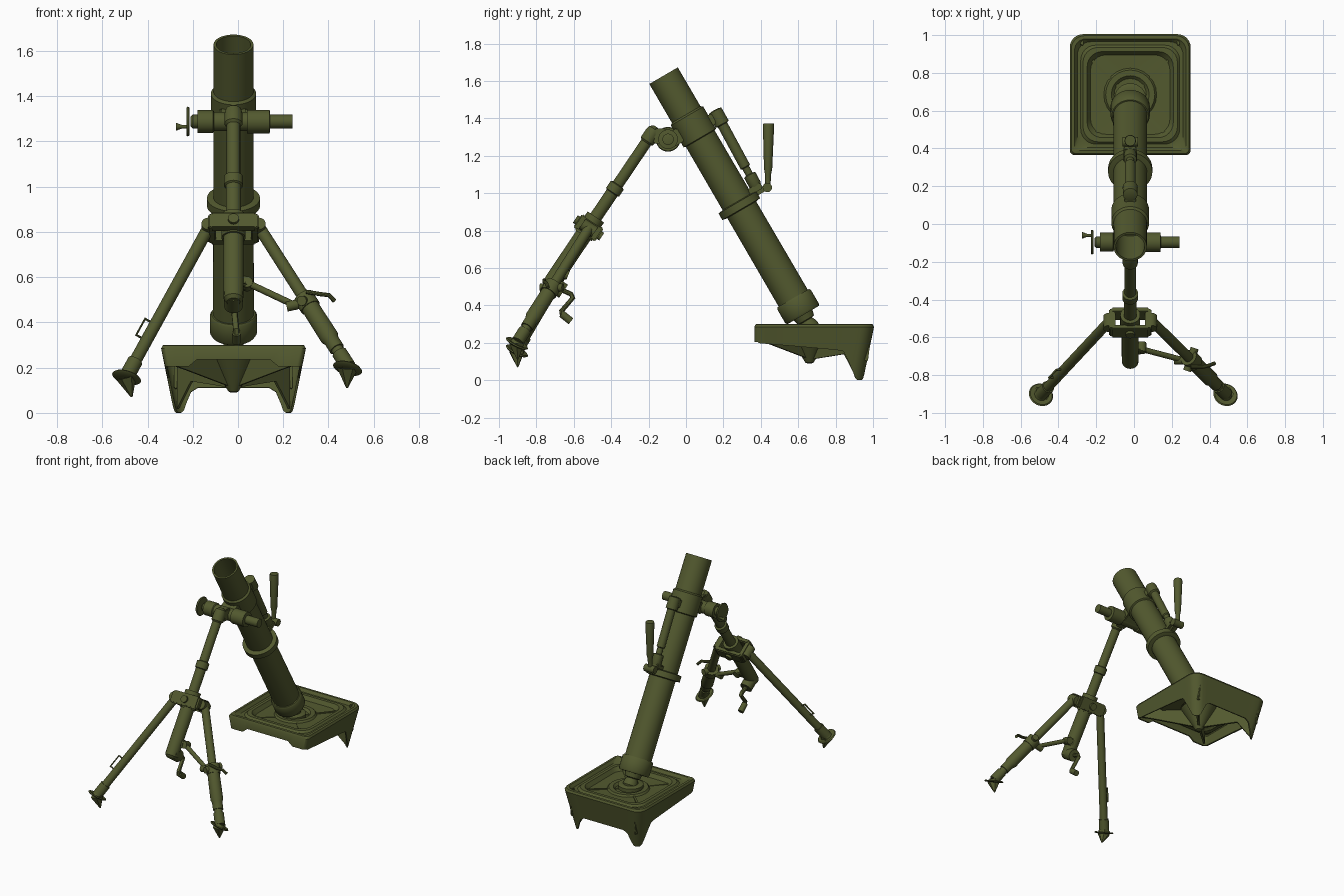
import bpy, bmesh, math
from mathutils import Vector, Matrix

if "Cube" in bpy.data.objects:
    bpy.data.objects.remove(bpy.data.objects["Cube"])

CX = -0.02
olive = bpy.data.materials.new("olive_paint")
olive.diffuse_color = (0.085, 0.1, 0.028, 1)
olive.use_nodes = True
olive.node_tree.nodes["Principled BSDF"].inputs["Base Color"].default_value = olive.diffuse_color


def add(name, bm, mat=None):
    if mat:
        bmesh.ops.transform(bm, matrix=mat, verts=bm.verts)
    bmesh.ops.recalc_face_normals(bm, faces=bm.faces)
    me = bpy.data.meshes.new(name)
    bm.to_mesh(me)
    bm.free()
    ob = bpy.data.objects.new(name, me)
    me.materials.append(olive)
    bpy.context.collection.objects.link(ob)
    return ob


def frame(p, d):
    z = Vector(d).normalized()
    x = Vector((1, 0, 0)) if abs(z.x) < 0.9 else Vector((0, 1, 0))
    y = z.cross(x).normalized()
    x = y.cross(z)
    return Matrix.Translation(p) @ Matrix((x, y, z)).transposed().to_4x4()


def lathe(name, p, d, prof, seg=36):
    """Revolve (radius, distance) pairs around the axis p + d."""
    bm = bmesh.new()
    rings = []
    for r, s in prof:
        rings.append([bm.verts.new((r * math.cos(a), r * math.sin(a), s))
                      for a in (2 * math.pi * i / seg for i in range(seg))])
    for a, b in zip(rings, rings[1:]):
        for i in range(seg):
            j = (i + 1) % seg
            bm.faces.new((a[i], a[j], b[j], b[i]))
    bm.faces.new(rings[0])
    bm.faces.new(rings[-1])
    return add(name, bm, frame(p, d))


def rod(name, a, b, r0, r1=None, seg=24):
    a, b = Vector(a), Vector(b)
    L = (b - a).length
    return lathe(name, a, b - a, [(r0, 0), (r1 or r0, L)], seg)


def box(name, p, dims, d=(0, 0, 1), bev=0.006):
    bm = bmesh.new()
    bmesh.ops.create_cube(bm, size=1)
    bmesh.ops.scale(bm, vec=dims, verts=bm.verts)
    bmesh.ops.bevel(bm, geom=bm.edges[:], offset=bev, segments=2, affect='EDGES')
    return add(name, bm, frame(p, d))


def wire(name, pts, r, cyclic=False):
    cu = bpy.data.curves.new(name, 'CURVE')
    cu.dimensions = '3D'
    cu.bevel_depth, cu.bevel_resolution, cu.use_fill_caps = r, 3, True
    sp = cu.splines.new('POLY')
    sp.points.add(len(pts) - 1)
    for q, p in zip(sp.points, pts):
        q.co = (*p, 1)
    sp.use_cyclic_u = cyclic
    cu.materials.append(olive)
    ob = bpy.data.objects.new(name, cu)
    bpy.context.collection.objects.link(ob)


# Barrel, hollow from the muzzle, with breech collar
B, M = Vector((CX, .626, .348)), Vector((CX, -.12, 1.628))
bd = (M - B).normalized()
L = (M - B).length
lathe("barrel", B, bd, [(.05, 0), (.097, 0), (.104, .012), (.104, .095), (.097, .105), (.09, .105),
                        (.088, L), (.076, L), (.076, .2)], 48)
lathe("barrel_clamp", B, bd, [(.088, L - .39), (.1, L - .385), (.1, L - .25), (.088, L - .24)], 48)
lathe("barrel_band", B, bd, [(.09, L - .83), (.117, L - .825), (.117, L - .785), (.09, L - .78)], 48)
lathe("breech_neck", B, -bd, [(.06, -.01), (.05, .03), (.035, .035), (.045, .055), (.05, .08), (.03, .115)])

# Recoil buffer behind the barrel and carrying handle
top, bot = Vector((CX, .155, 1.44)), Vector((CX, .385, 1.015))
lathe("buffer", top, bot - top, [(.02, -.005), (.038, 0), (.04, .08), (.028, .085), (.028, .34),
                                 (.02, .345), (.02, .385), (.034, .39), (.034, .45), (.02, .48)])
box("buffer_top_bracket", (CX, .125, 1.385), (.06, .12, .06), bd)
box("buffer_low_bracket", (CX, .33, 1.0), (.07, .17, .035), bd)
rod("handle_pivot", (CX - .04, .435, 1.03), (CX + .04, .435, 1.03), .025)
box("handle_arm", (CX, .41, 1.02), (.035, .09, .03), bd)
lathe("carrying_handle", (CX, .438, 1.04), (0, 0.01, 1),
      [(.014, 0), (.016, .06), (.022, .09), (.03, .32), (.028, .332)])

# Traverse mechanism across the barrel
lathe("traverse_housing", (-.21, -.096, 1.288), (1, 0, 0),
      [(.02, 0), (.03, .01), (.03, .03), (.05, .03), (.05, .1), (.042, .105), (.042, .25), (.052, .25),
       (.052, .35), (.03, .352), (.03, .45), (.02, .452)])
lathe("traverse_wheel", (-.228, -.096, 1.288), (1, 0, 0), [(.04, 0), (.062, 0), (.066, .006), (.062, .013), (.04, .013)])
lathe("wheel_knob", (-.228, -.06, 1.265), (-1, 0, 0), [(.008, 0), (.008, .02), (.018, .047)], 16)
box("barrel_yoke", (CX, -.035, 1.31), (.12, .11, .08), bd)

# Elevating column, along p0 -> p1
P0 = Vector((CX, -.18, 1.32))
cd = Vector((0, -.56, -.83)).normalized()
cn = Vector((0, .83, -.56)).normalized()
lathe("elevating_column", P0, cd,
      [(.015, -.04), (.034, -.025), (.04, 0), (.04, .05), (.03, .06), (.03, .33), (.042, .335), (.042, .38),
       (.034, .385), (.034, .54), (.045, .55), (.045, .93), (.043, .985), (.03, 1.0), (.02, 1.0)])
box("column_head", P0 + Vector((0, .04, -.015)), (.07, .07, .08))
rod("column_gearbox", (CX, -.735, .53), (CX, -.655, .475), .042)
wire("elevating_crank", [(CX, -.68, .49), (CX, -.615, .46), (CX + .005, -.605, .44),
                         (CX + .012, -.665, .37), (CX + .014, -.66, .345)], .014)
rod("crank_grip", (CX + .014, -.665, .355), (CX + .014, -.615, .315), .02)

# Yoke that joins the legs to the column
yc = P0 + cd * .61
for k in (-1, 1):
    box("yoke_plate", yc + cn * k * .055, (.2, .03, .085), cd)
    box("yoke_cheek", yc + Vector((k * .095, 0, 0)), (.035, .13, .075), cd)
    rod("yoke_bolt", yc + cn * .05 * k, yc + cn * .085 * k, .024)
    rod("leg_hinge", yc + Vector((k * .11, 0, .0)) - cn * .04, yc + Vector((k * .11, 0, .0)) + cn * .04, .032)
rod("yoke_collar", yc - cd * .07, yc + cd * .05, .053)

# Legs with dished feet and pointed spikes
legs = {"left": (Vector((-.135, -.52, .81)), Vector((-.49, -.9, .165))),
        "right": (Vector((.1, -.52, .81)), Vector((.487, -.9, .205)))}
for side, (a, b) in legs.items():
    rod(side + "_leg", a, b, .027)
    n = Vector((.3 if side == "left" else .27, .5, 1)).normalized()
    lathe(side + "_foot", b - n * .022, n,
          [(.02, .004), (.058, .006), (.066, .012), (.06, .018), (.035, .014), (.03, .03)])
    rod(side + "_foot_socket", b, b + (a - b) * .1, .034)
    rod(side + "_spike", b - n * .01, b + Vector((.02 if side == "left" else -.005, .0, -.095)), .046, .004, 6)
a, b = legs["right"]
at = lambda t: a + (b - a) * t
lathe("leg_sleeve", at(.54), b - a, [(.03, 0), (.04, .01), (.042, .2), (.034, .22), (.034, .27)])
rod("leg_clamp", at(.49), at(.57), .046)
wire("clamp_lever", [at(.52) + Vector((0, -.04, .04)), at(.52) + Vector((.06, -.04, .03)),
                     at(.52) + Vector((.1, -.03, .025)), at(.52) + Vector((.125, -.02, 0))], .01)
rod("clamp_bolt", at(.52) + Vector((-.02, -.06, 0)), at(.52) + Vector((.02, .06, .0)), .022)
rod("brace_rod", (.03, -.66, .58), at(.53) + Vector((-.04, 0, -.02)), .015)
rod("brace_end", at(.53) + Vector((-.09, 0, -.02)), at(.53), .022)
rod("brace_knuckle", (.04, -.68, .58), (.04, -.63, .56), .025)
box("brace_lug", (.015, -.66, .575), (.05, .05, .05), cd)
# Small wire loop on the left leg
a, b = legs["left"]
out = Vector((-.045, -.005, .025))
wire("leg_loop", [a.lerp(b, .65), a.lerp(b, .65) + out, a.lerp(b, .76) + out, a.lerp(b, .76)], .006)

# Baseplate: concentric rounded-square rings from skirt edge to centre
CY, H = .685, .32


def outline(h, rb, rf):
    pts, m = [], 14
    corners = [(1, 1, rb, 0), (-1, 1, rb, 90), (-1, -1, rf, 180), (1, -1, rf, 270)]
    arcs = []
    for sx, sy, r, a0 in corners:
        c = Vector((CX + sx * (h - r), CY + sy * (h - r)))
        arcs.append([c + r * Vector((math.cos(math.radians(a0 + t * 15)), math.sin(math.radians(a0 + t * 15))))
                     for t in range(7)])
    for i, arc in enumerate(arcs):
        nxt = arcs[(i + 1) % 4][0]
        pts += arc + [arc[-1].lerp(nxt, t / m) for t in range(1, m)]
    return pts


def skirt(p):
    x, y = abs(p.x - CX), p.y - CY
    base = .2 - .055 * max(0, (y + H) / (2 * H))
    if y > H - .03:
        base = .11
    if y < -H + .02:
        base = .235 if x < .2 else .205
    d = math.hypot(x - H, y - H)
    z = max(.0, min(base, .0 + 1.5 * max(0, d - .045)))
    f = (.3 - z) / .3
    return CX + (p.x - CX) * (1 - .18 * f), CY + (p.y - CY) * (1 - .18 * f if y > 0 else 1), z


bm = bmesh.new()
rings = [[bm.verts.new(skirt(p)) for p in outline(H, .07, .025)]]
for h, rb, rf, z in [(H, .07, .025, .285), (H - .008, .07, .025, .299), (.295, .06, .03, .3), (.28, .07, .06, .28),
                     (.262, .08, .08, .28), (.25, .08, .08, .292), (.228, .08, .08, .292), (.21, .08, .08, .265), (.14, .139, .139, .262),
                     (.13, .129, .129, .275), (.1, .099, .099, .275), (.085, .084, .084, .26)]:
    rings.append([bm.verts.new((p.x, p.y, z)) for p in outline(h, rb, rf)])
for a, b in zip(rings, rings[1:]):
    for i in range(len(a)):
        j = (i + 1) % len(a)
        bm.faces.new((a[i], a[j], b[j], b[i]))
bm.faces.new(rings[-1])
plate = add("baseplate", bm)
sol = plate.modifiers.new("thickness", 'SOLIDIFY')
sol.thickness, sol.offset = .01, -1

# Underside: centre cone and diagonal webs
lathe("base_cone", (CX, .66, .09), (0, 0, 1), [(.012, 0), (.022, .004), (.12, .165)])
for sx in (-1, 1):
    for sy, zc, e in ((1, .02, .245), (-1, .215, .28)):
        w = Vector((sx, sy, 0)).normalized()
        bm = bmesh.new()
        f = bm.faces.new([bm.verts.new(Vector((CX, CY - .02, 0)) + w * (1.414 * t) + Vector((0, 0, z)))
                          for t, z in ((0, .26), (e, .275), (e, zc), (e * .75, .14 if sy > 0 else .19), (0, .11))])
        web = add("diagonal_web", bm)
        s = web.modifiers.new("thickness", 'SOLIDIFY')
        s.thickness, s.offset = .014, 0
    # Rear upright fins on the back wall
    box("rear_fin", (CX + sx * .255, CY + .275, .2), (.014, .05, .19), (0, .13, 1), .003)
lathe("socket_ring", (CX, .66, .255), (0, 0, 1), [(.085, 0), (.085, .03), (.075, .036), (.05, .036), (.045, .02)])

# Convert curves and modifiers to mesh, then smooth with sharp edges kept
bpy.ops.object.select_all(action='SELECT')
bpy.context.view_layer.objects.active = plate
bpy.ops.object.convert(target='MESH')
bpy.ops.object.shade_smooth_by_angle(angle=math.radians(35))
